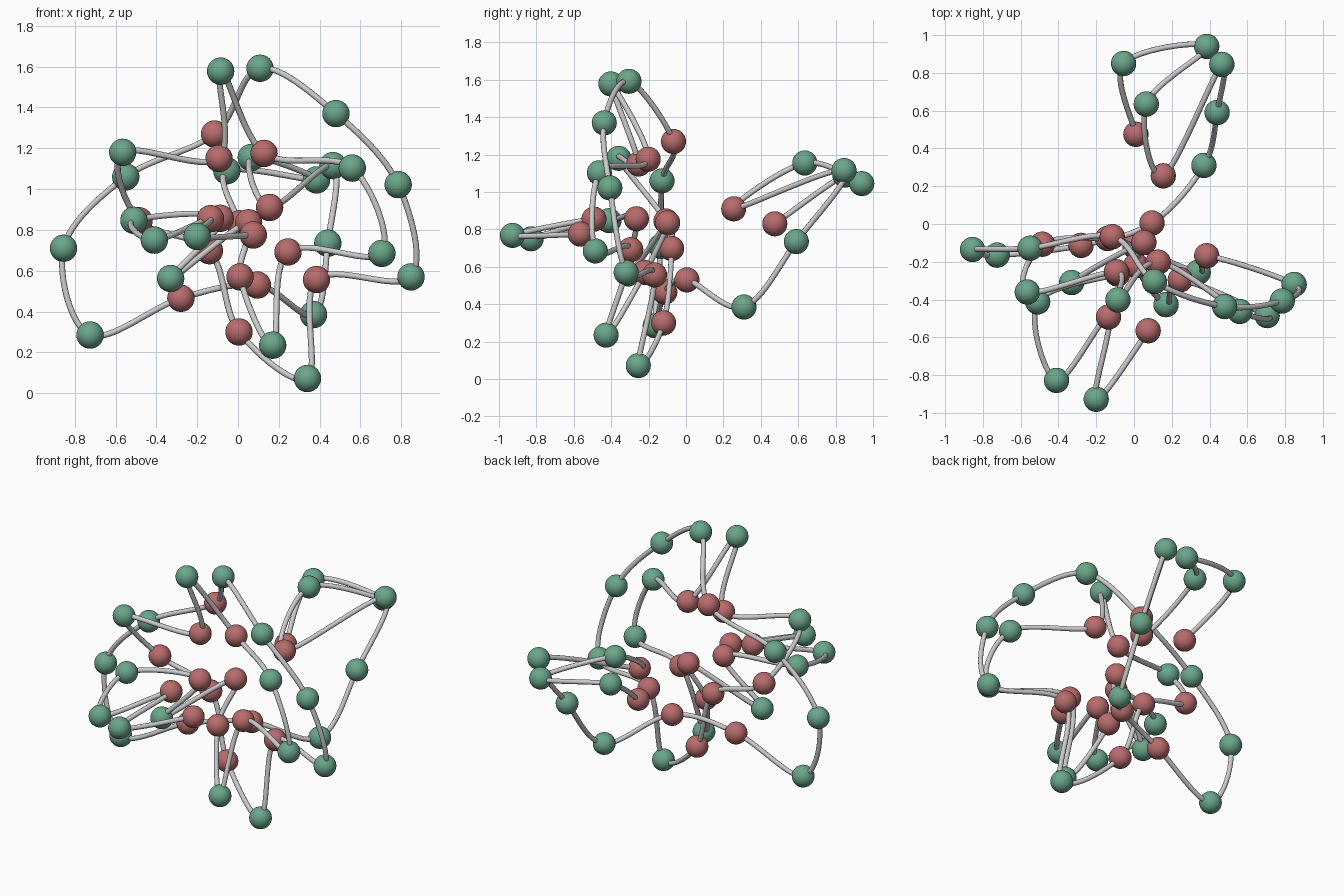
import bpy
from mathutils import Vector

if "Cube" in bpy.data.objects:
    bpy.data.objects.remove(bpy.data.objects["Cube"])

BALL_R, TUBE_R = 0.067, 0.015

# Folded chain in order, "R" = red core bead, "G" = green outer bead
KINDS = "RGGGRGGGRRGGGRGGGGRGRRRGRGRGGRGRRGRGGRGR"
POINTS = [
    (.01, .475, .83), (-.055, .85, 1.09), (.385, .94, 1.045), (.065, .635, 1.155),
    (.155, .255, .91), (.465, .845, 1.115), (.44, .59, .735), (.37, .31, .385),
    (.095, .005, .53), (-.28, -.113, .465), (-.725, -.165, .285), (-.855, -.135, .71),
    (-.55, -.128, 1.06), (-.115, -.067, 1.27), (.108, -.305, 1.592), (.48, -.437, 1.37),
    (.785, -.407, 1.022), (.848, -.32, .57), (.385, -.168, .557), (.34, -.255, .072),
    (.005, -.12, .3), (-.14, -.077, .698), (-.485, -.107, .845), (-.565, -.36, 1.18),
    (-.093, -.253, 1.15), (-.085, -.402, 1.578), (.128, -.202, 1.175), (.56, -.463, 1.103),
    (.705, -.485, .685), (.245, -.295, .692), (.17, -.427, .235), (.01, -.22, .57),
    (.052, -.098, .835), (-.33, -.31, .562), (-.087, -.265, .857), (-.51, -.412, .847),
    (-.41, -.828, .75), (-.135, -.492, .855), (-.2, -.928, .768), (.075, -.565, .775),
]


def material(name, color):
    m = bpy.data.materials.new(name)
    m.diffuse_color = (*color, 1)
    m.use_nodes = True
    m.node_tree.nodes["Principled BSDF"].inputs["Base Color"].default_value = m.diffuse_color
    return m


red = material("red", (.48, .15, .15))
green = material("green", (.145, .38, .26))


def ball_mesh(name, mat):
    bpy.ops.mesh.primitive_uv_sphere_add(segments=32, ring_count=16, radius=BALL_R)
    ob = bpy.context.object
    bpy.ops.object.shade_smooth()
    mesh = ob.data
    mesh.name = name
    mesh.materials.append(mat)
    bpy.data.objects.remove(ob)
    return mesh


# Beads
meshes = {"R": ("core_bead", ball_mesh("core_bead", red)),
          "G": ("outer_bead", ball_mesh("outer_bead", green))}
for kind, p in zip(KINDS, POINTS):
    name, mesh = meshes[kind]
    ob = bpy.data.objects.new(name, mesh)
    ob.location = p
    bpy.context.collection.objects.link(ob)

# Connecting tube: one smooth curve through every bead
curve = bpy.data.curves.new("chain_tube", 'CURVE')
curve.dimensions = '3D'
curve.bevel_depth = TUBE_R
curve.bevel_resolution = 3
curve.resolution_u = 12
curve.use_fill_caps = True
spline = curve.splines.new('BEZIER')
spline.bezier_points.add(len(POINTS) - 1)
pts = [Vector(p) for p in POINTS]
for i, bp in enumerate(spline.bezier_points):
    tangent = (pts[min(i + 1, len(pts) - 1)] - pts[max(i - 1, 0)]) / 6
    bp.handle_left_type = bp.handle_right_type = 'FREE'
    bp.co = pts[i]
    bp.handle_left = pts[i] - tangent
    bp.handle_right = pts[i] + tangent
tube = bpy.data.objects.new("chain_tube", curve)
bpy.context.collection.objects.link(tube)
